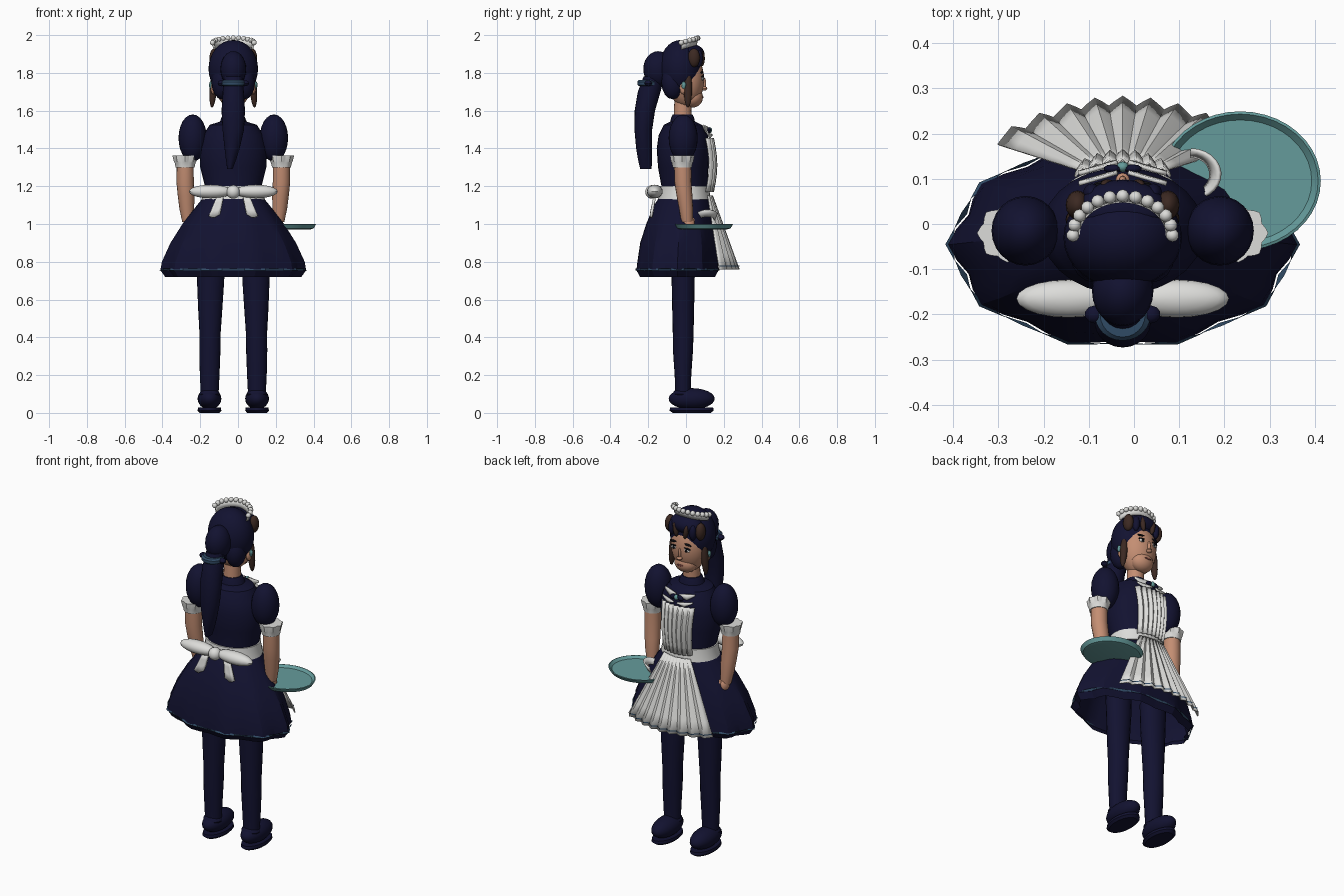
import bpy, bmesh
from math import sin, cos, pi, sqrt, radians
from mathutils import Matrix

if "Cube" in bpy.data.objects:
    bpy.data.objects.remove(bpy.data.objects["Cube"])

CX = -0.025  # body centre line


def material(name, *rgb):
    m = bpy.data.materials.new(name)
    m.use_nodes = True
    m.diffuse_color = (*rgb, 1)
    bsdf = next(n for n in m.node_tree.nodes if n.type == "BSDF_PRINCIPLED")
    bsdf.inputs["Base Color"].default_value = (*rgb, 1)
    return m


navy = material("navy", 0.006, 0.006, 0.03)
white = material("white", 0.72, 0.72, 0.7)
skin = material("skin", 0.55, 0.27, 0.17)
brown = material("brown", 0.045, 0.022, 0.016)
teal = material("teal", 0.13, 0.33, 0.33)
slate = material("slate", 0.03, 0.07, 0.13)
black = material("black", 0.004, 0.004, 0.006)
lip = material("lip", 0.25, 0.07, 0.06)


def finish(name, bm, mat, angle=35):
    bmesh.ops.recalc_face_normals(bm, faces=bm.faces)
    me = bpy.data.meshes.new(name)
    bm.to_mesh(me)
    bm.free()
    me.materials.append(mat)
    me.shade_smooth()
    me.set_sharp_from_angle(angle=radians(angle))
    ob = bpy.data.objects.new(name, me)
    bpy.context.collection.objects.link(ob)
    return ob


def ball(name, loc, size, mat, seg=20, tilt=0, axis="Y"):
    bm = bmesh.new()
    m = Matrix.Translation(loc) @ Matrix.Rotation(radians(tilt), 4, axis) @ Matrix.Diagonal((*size, 1))
    bmesh.ops.create_uvsphere(bm, u_segments=seg, v_segments=max(6, seg // 2), radius=1, matrix=m)
    return finish(name, bm, mat)


def grid(name, f, nu, nv, mat, closed=False, cap=False, thick=0, angle=35):
    """Surface f(u, v), u and v in 0..1, optionally closed round u."""
    bm = bmesh.new()
    cols = nu if closed else nu + 1
    rows = [[bm.verts.new(f(i / nu, j / nv)) for i in range(cols)] for j in range(nv + 1)]
    for a, b in zip(rows, rows[1:]):
        for i in range(nu):
            k = (i + 1) % cols
            bm.faces.new((a[i], a[k], b[k], b[i]))
    if cap:
        bm.faces.new(rows[0])
        bm.faces.new(rows[-1])
    ob = finish(name, bm, mat, angle)
    if thick:
        mod = ob.modifiers.new("thickness", "SOLIDIFY")
        mod.thickness = thick
        mod.offset = 0
    return ob


def loft(name, rings, mat, n=20, lobes=0, depth=0.0, cap=True, angle=35):
    """Stack of elliptical rings (z, x, y, rx, ry); lobes make a gathered edge."""
    def f(u, v):
        j = round(v * (len(rings) - 1))
        z, x, y, rx, ry = rings[j]
        a = 2 * pi * u
        k = 1 + depth * (j / (len(rings) - 1)) * cos(lobes * a)
        return x + rx * k * cos(a), y + ry * k * sin(a), z
    return grid(name, f, n, len(rings) - 1, mat, True, cap, 0, angle)


def fold(u, count, depth):
    """Zigzag pleat offset."""
    return depth * (1 - abs((u * count) % 1 * 2 - 1))


# Dress
loft("bodice", [(1.12, CX, -.01, .15, .125), (1.2, CX, -.008, .15, .122), (1.3, CX, -.015, .175, .133),
                (1.4, CX, -.015, .18, .14), (1.47, CX, -.015, .16, .13), (1.525, CX, -.017, .125, .1),
                (1.545, CX, -.018, .06, .06)], navy, 28)
loft("neck_band", [(1.53, CX, -.018, .075, .068), (1.565, CX, -.018, .062, .06), (1.58, CX, -.018, .052, .052)], navy)
loft("skirt", [(1.15, CX, -.01, .15, .125), (1.1, CX, -.02, .19, .15), (1.0, CX, -.033, .265, .18),
               (.9, CX, -.04, .325, .205), (.8, CX, -.045, .367, .215), (.755, CX, -.045, .372, .22),
               (.72, CX, -.045, .345, .2)], navy, 40, 10, .045, False, 20)
loft("hem_stripe", [(.764, CX, -.045, .376, .222), (.754, CX, -.045, .377, .224)], slate, 40, 10, .04, False)
loft("waistband", [(1.13, CX, -.008, .168, .14), (1.165, CX, -.008, .16, .134), (1.2, CX, -.008, .157, .13)], white, 28)

# Apron
def apron(u, v):
    s = 2 * u - 1
    pleat = fold(u, 9, .016 * (.3 + v))
    return CX + s * (.085 + .19 * v), .135 + .125 * v + pleat - (.02 + .065 * v) * s * s, 1.15 - .39 * v


def bib(u, v):
    s = 2 * u - 1
    y = .132 + .018 * sin(pi * v) + fold(u, 7, .013) - .028 * s * s
    return CX + s * (.09 + .015 * v), y, 1.17 + .285 * v


grid("apron_skirt", apron, 36, 5, white, thick=.006, angle=15)
grid("apron_bib", bib, 28, 6, white, thick=.006, angle=20)
grid("apron_hem_stripe", lambda u, v: (CX + (2 * u - 1) * .27, .262 + fold(u, 9, .02) - .084 * (2 * u - 1) ** 2,
                                       .775 + .006 * v), 36, 1, slate)

# Napkin folded at the hand holding the tray
grid("napkin", lambda u, v: (.125 + (.045 + .02 * v) * sin(pi * u * .95), .11 + (.04 + .014 * v) * cos(pi * u * .95),
                             1.02 + .035 * v + .02 * sin(pi * u)), 12, 2, white, thick=.008)

# Waist bow on the back
ball("bow_knot", (CX, -.18, 1.17), (.036, .036, .036), white)
for side, tag in ((1, "left"), (-1, "right")):
    ball("bow_loop_" + tag, (CX + side * .12, -.165, 1.172), (.115, .042, .036), white)
    grid("bow_tail_" + tag, lambda u, v: (CX + side * (.05 + .02 * v + .06 * u * (.6 + .4 * v)), -.165 - .02 * v,
                                          1.15 - (.12 - .035 * abs(u - .6)) * v), 4, 3, white, thick=.014)

# Limbs, mirrored about the centre line
for side, tag in ((1, "left"), (-1, "right")):
    def X(d):
        return CX + side * d
    ball("puff_sleeve_" + tag, (X(.215), -.015, 1.455), (.075, .077, .125), navy, 24)
    loft("sleeve_cuff_" + tag, [(1.3, X(.255), -.02, .05, .05), (1.325, X(.255), -.02, .054, .054),
                                (1.33, X(.255), -.02, .056, .056), (1.362, X(.255), -.02, .062, .06)],
         white, 32, 8, .08, angle=20)
    loft("arm_" + tag, [(1.33, X(.255), -.018, .045, .045), (1.22, X(.255), -.016, .046, .045),
                        (1.15, X(.25), -.008, .044, .042), (1.08, X(.246), 0, .039, .037),
                        (1.01, X(.24), .006, .03, .03)], skin, 16)
    ball("hand_" + tag, (X(.238), .012, 1.0), (.026, .035, .042), skin, 14)
    ball("thumb_" + tag, (X(.222), .035, 1.005), (.012, .014, .03), skin, 10)
    loft("leg_" + tag, [(.85, X(.12), -.015, .076, .064), (.7, X(.12), -.015, .072, .061), (.55, X(.122), -.015, .064, .058),
                        (.42, X(.123), -.015, .056, .055), (.33, X(.124), -.016, .056, .053),
                        (.2, X(.125), -.016, .052, .044), (.08, X(.125), -.016, .046, .04)], navy, 20)
    ball("shoe_" + tag, (X(.126), .03, .075), (.063, .122, .056), navy, 24)
    loft("sole_" + tag, [(0, X(.126), .03, .052, .1), (.012, X(.126), .03, .063, .117),
                         (.028, X(.126), .03, .06, .114)], navy, 24)
    ball("ankle_" + tag, (X(.125), -.02, .1), (.054, .05, .03), navy, 16)

# Serving tray
loft("tray", [(.972, .235, .095, .15, .125), (.976, .235, .095, .165, .14), (.998, .235, .095, .178, .154),
              (1.0, .235, .095, .172, .148), (.986, .235, .095, .158, .135)], teal, 40)

# Collar and brooch
for side in (1, -1):
    for top, drop in ((1.515, .035), (1.475, .025)):
        grid("collar_point", lambda u, v: (CX + side * (.012 + .085 * u), .135 - .025 * u - (top - 1.475) * .55 + .004 * v,
                                           top + .01 * u - drop * v * (1 - abs(2 * u - 1) * .7)),
             4, 2, white, thick=.008)
    ball("collar_bow", (CX + side * .022, .122, 1.497), (.022, .01, .014), navy, 10, side * 20)
ball("brooch", (CX, .126, 1.497), (.014, .012, .016), teal, 12)

# Head
FY, FZ, RX, RY, RZ = .0, 1.765, .104, .096, .15
ball("head", (CX, FY, FZ), (RX, RY, RZ), skin, 28)
ball("jaw", (CX, .035, 1.672), (.068, .055, .056), skin, 20)
loft("neck", [(1.53, CX, -.018, .05, .049), (1.6, CX, -.018, .046, .046), (1.68, CX, -.014, .046, .046)], skin)


def on_face(name, dx, z, size, mat, tilt=0, lift=0.0):
    y = FY + RY * sqrt(max(0, 1 - (dx / RX) ** 2 - ((z - FZ) / RZ) ** 2))
    return ball(name, (CX + dx, y + lift, z), size, mat, 12, tilt)


on_face("nose_bridge", 0, 1.745, (.009, .012, .032), skin)
on_face("nose_tip", 0, 1.718, (.016, .017, .012), skin, lift=.005)
ball("mouth", (CX, .089, 1.672), (.023, .004, .005), lip, 12)
for side, tag in ((1, "left"), (-1, "right")):
    on_face("eye_" + tag, side * .042, 1.77, (.02, .006, .01), white, side * 5)
    on_face("pupil_" + tag, side * .041, 1.77, (.008, .005, .009), black, lift=.004)
    on_face("eyelid_" + tag, side * .043, 1.781, (.022, .008, .004), black, side * 8)
    on_face("eyebrow_" + tag, side * .044, 1.803, (.026, .007, .006), black, side * 6)
    ball("ear_" + tag, (CX + side * .105, -.012, 1.72), (.014, .022, .035), skin, 12)
    ball("earring_" + tag, (CX + side * .119, -.012, 1.735), (.01, .012, .02), teal, 10)

# Hair
ball("hair_cap", (CX, -.03, 1.822), (.131, .112, .152), navy, 32)
ball("fringe", (CX, .03, 1.9), (.098, .068, .052), navy, 24)
for side, tag in ((1, "left"), (-1, "right")):
    ball("temple_curl_" + tag, (CX + side * .1, .042, 1.88), (.026, .032, .05), brown, 16)
    ball("side_lock_" + tag, (CX + side * .106, .01, 1.715), (.019, .022, .1), brown, 16, side * -4)
    ball("fringe_dark_" + tag, (CX + side * .068, .068, 1.875), (.02, .022, .045), navy, 14)
    ball("fringe_lock_" + tag, (CX + side * .034, .085, 1.876), (.014, .015, .042), brown, 12, side * 10)
    ball("nape_hair_" + tag, (CX + side * .06, -.07, 1.75), (.055, .06, .09), navy, 16)
    ball("tie_knot_" + tag, (CX + side * .062, -.2, 1.745), (.022, .02, .016), navy, 10)
ball("hair_bun", (CX, -.148, 1.82), (.068, .078, .095), navy, 24)
loft("ponytail", [(1.78, CX, -.17, .05, .055), (1.7, CX, -.195, .056, .06), (1.6, CX, -.218, .062, .054),
                  (1.5, CX, -.226, .057, .047), (1.4, CX - .006, -.222, .04, .042), (1.34, CX - .012, -.217, .027, .037),
                  (1.29, CX - .018, -.212, .014, .03)], navy, 20)
loft("hair_tie", [(1.73, CX, -.2, .05, .05), (1.737, CX, -.2, .062, .058), (1.753, CX, -.2, .062, .058),
                  (1.762, CX, -.2, .05, .05)], slate, 24)

# Headband with a row of pearls
def arc(u, grow=0.0):
    a = pi * u
    return CX + (.108 + grow) * cos(a), -.025 + (.085 + grow) * sin(a), 1.96 + .024 * sin(a)


def band(u, v):
    x, y, z = arc(u, -.008 * v)
    return x, y, z - .036 * v


grid("headband", band, 26, 2, white, thick=.01)
for i in range(13):
    ball("pearl", arc(i / 12, .002), (.0145, .0145, .0145), white, 10)
